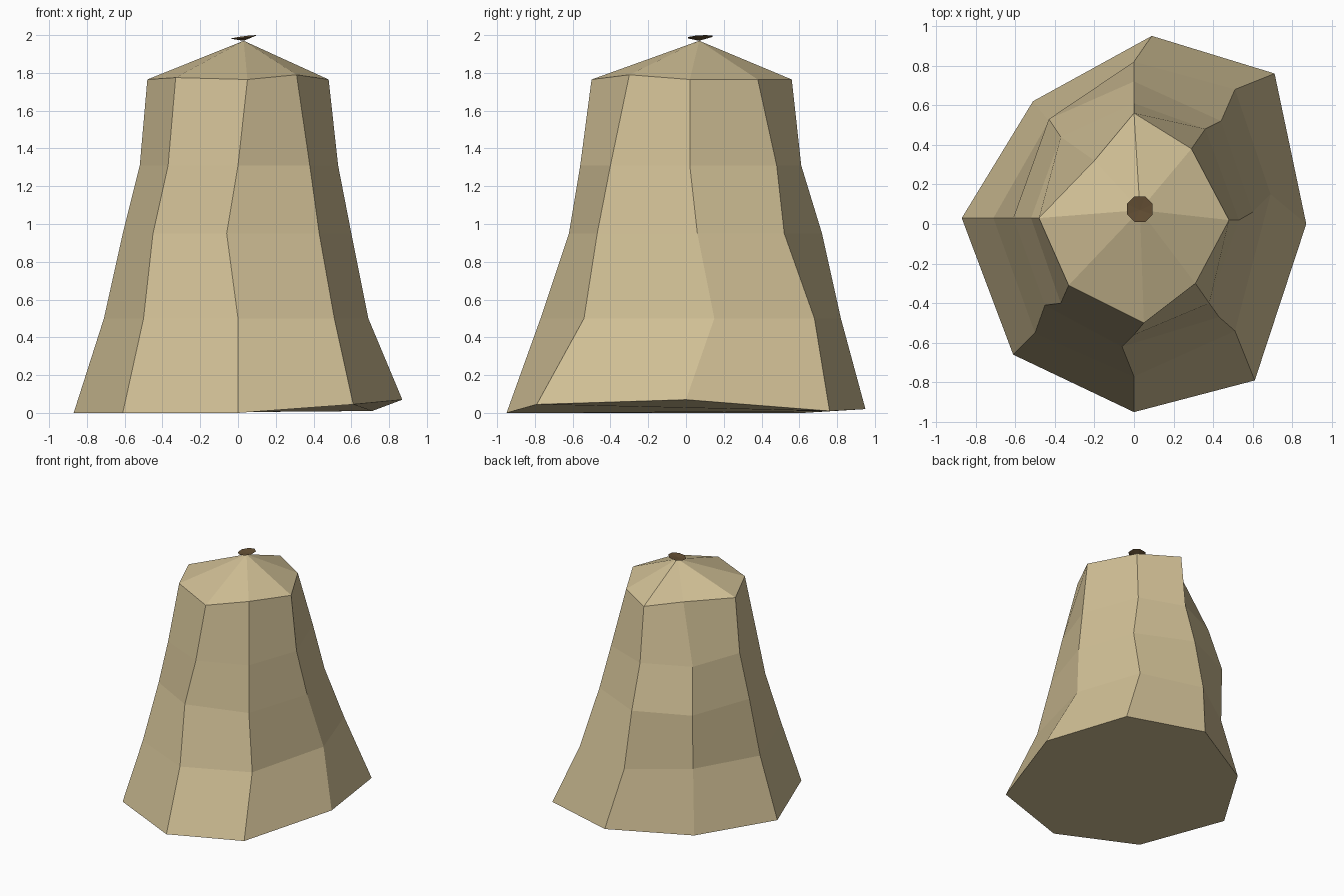
import bpy
import bmesh
import math
from mathutils import Vector

cube = bpy.data.objects.get("Cube")
if cube:
    bpy.data.objects.remove(cube, do_unlink=True)


def make_material(name, colour):
    material = bpy.data.materials.new(name)
    material.use_nodes = True
    material.diffuse_color = (*colour, 1)
    shader = next(n for n in material.node_tree.nodes if n.type == "BSDF_PRINCIPLED")
    shader.inputs["Base Color"].default_value = (*colour, 1)
    shader.inputs["Roughness"].default_value = 0.9
    return material


def finish(bm, name, material):
    bmesh.ops.recalc_face_normals(bm, faces=bm.faces[:])
    mesh = bpy.data.meshes.new(name)
    bm.to_mesh(mesh)
    bm.free()
    mesh.materials.append(material)
    obj = bpy.data.objects.new(name, mesh)
    bpy.context.collection.objects.link(obj)
    return obj


def bridge(bm, lower, upper):
    """Join two rings with a band of quads."""
    count = len(lower)
    for i in range(count):
        j = (i + 1) % count
        bm.faces.new((lower[i], lower[j], upper[j], upper[i]))


def fan(bm, ring, tip):
    """Close a ring with triangles that meet at a tip."""
    for i, vert in enumerate(ring):
        bm.faces.new((vert, ring[(i + 1) % len(ring)], tip))


sand = make_material("pale sand", (0.63, 0.52, 0.30))
brown = make_material("dark earth brown", (0.13, 0.08, 0.035))

# Irregular ridges of the mound, from base to shoulder, in hundredths of a unit
ridges = {
    "left": [(87, 0), (69, 15), (60, 6), (53, 2), (48, 2)],
    "back_left": [(71, 76), (51, 68), (44, 52), (36, 48), (29, 38)],
    "back": [(9, 95), (0, 82), (0, 72), (0, 61), (0, 56)],
    "back_right": [(-51, 62), (-43, 52), (-43, 53), (-37, 44), (-20, 32)],
    "right": [(-87, 3), (-71, 3), (-61, 3), (-52, 3), (-48, 3)],
    "front_right": [(-61, -66), (-50, -55), (-45, -41), (-37, -40), (-33, -31)],
    "front": [(0, -95), (0, -77), (-6, -62), (0, -56), (5, -50)],
    "front_left": [(61, -79), (51, -54), (43, -47), (38, -40), (31, -30)],
}
heights = [0, 0.5, 0.95, 1.31, 1.765]
base_lift = {"left": 0.07, "back_left": 0.01, "back": 0.02, "front_left": 0.045}
shoulder_lift = {"front_left": 0.025, "front_right": 0.01}
peak = Vector((0.03, 0.07, 1.97))

# Mound body with a pointed cap
bm = bmesh.new()
rings = []
for level, height in enumerate(heights):
    lift = base_lift if level == 0 else shoulder_lift if height == heights[-1] else {}
    rings.append([
        bm.verts.new((path[level][0] / 100, path[level][1] / 100, height + lift.get(side, 0)))
        for side, path in ridges.items()
    ])
for lower, upper in zip(rings, rings[1:]):
    bridge(bm, lower, upper)
fan(bm, rings[-1], bm.verts.new(peak))
bm.faces.new(rings[0])
finish(bm, "mound_body", sand)

# Small tilted vent disc resting on the peak
bm = bmesh.new()
rim = []
for i in range(8):
    angle = math.tau * (i + 0.5) / 8
    offset = Vector((math.cos(angle), math.sin(angle), 0)) * 0.07
    offset.z = 0.13 * offset.x + 0.06 * offset.y
    rim.append(bm.verts.new(peak + offset + Vector((0, 0.005, 0.02))))
fan(bm, rim, bm.verts.new(peak + Vector((0, 0, 0.013))))
fan(bm, rim, bm.verts.new(peak))
finish(bm, "vent_disc", brown)
